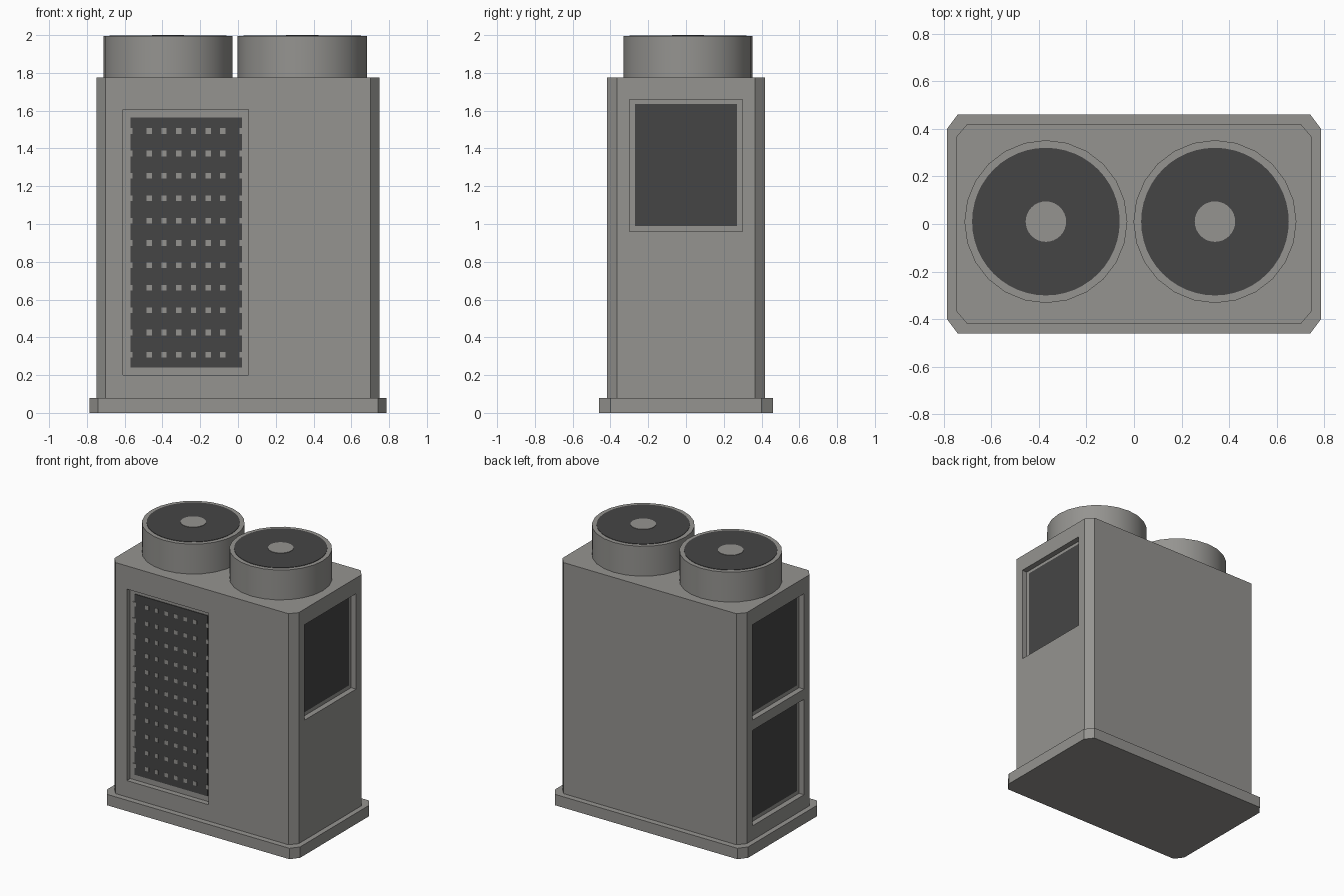
import bpy, bmesh
from math import radians

if "Cube" in bpy.data.objects:
    bpy.data.objects.remove(bpy.data.objects["Cube"], do_unlink=True)


def material(name, color):
    m = bpy.data.materials.new(name)
    m.use_nodes = True
    m.diffuse_color = color
    m.node_tree.nodes["Principled BSDF"].inputs["Base Color"].default_value = color
    return m


GREY = material("warm grey metal", (0.30, 0.295, 0.28, 1))
DARK = material("dark grille", (0.06, 0.06, 0.06, 1))


def finish(bm, name, mat):
    bmesh.ops.recalc_face_normals(bm, faces=bm.faces)
    mesh = bpy.data.meshes.new(name)
    bm.to_mesh(mesh)
    bm.free()
    mesh.materials.append(mat)
    ob = bpy.data.objects.new(name, mesh)
    bpy.context.collection.objects.link(ob)
    return ob


def activate(ob):
    bpy.ops.object.select_all(action='DESELECT')
    ob.select_set(True)
    bpy.context.view_layer.objects.active = ob


def add_box(bm, lo, hi):
    verts = bmesh.ops.create_cube(bm, size=1)["verts"]
    for v in verts:
        for i in range(3):
            v.co[i] = lo[i] if v.co[i] < 0 else hi[i]


def box(name, lo, hi, mat):
    bm = bmesh.new()
    add_box(bm, lo, hi)
    return finish(bm, name, mat)


def chamfered_block(name, hx, hy, z0, z1, cx, cy):
    """Upright block with its four corners cut off."""
    bm = bmesh.new()
    outline = []
    for sx, sy in ((1, 1), (-1, 1), (-1, -1), (1, -1)):
        pair = [(sx * hx, sy * (hy - cy), z0), (sx * (hx - cx), sy * hy, z0)]
        outline += pair if sx * sy > 0 else pair[::-1]
    face = bm.faces.new([bm.verts.new(p) for p in outline])
    top = bmesh.ops.extrude_face_region(bm, geom=[face])["geom"]
    bmesh.ops.translate(bm, vec=(0, 0, z1 - z0),
                        verts=[e for e in top if isinstance(e, bmesh.types.BMVert)])
    return finish(bm, name, GREY)


def cylinder(name, x, y, z0, z1, r, sides, mat):
    bm = bmesh.new()
    bmesh.ops.create_cone(bm, cap_ends=True, segments=sides, radius1=r, radius2=r,
                          depth=z1 - z0)
    bmesh.ops.translate(bm, vec=(x, y, (z0 + z1) / 2), verts=bm.verts)
    ob = finish(bm, name, mat)
    activate(ob)
    bpy.ops.object.shade_smooth_by_angle(angle=radians(35))
    return ob


def cut(target, lo, hi):
    cutter = box("cutter", lo, hi, GREY)
    cutter.hide_render = True
    mod = target.modifiers.new("recess", 'BOOLEAN')
    mod.operation = 'DIFFERENCE'
    mod.solver = 'EXACT'
    mod.object = cutter
    activate(target)
    bpy.ops.object.modifier_apply(modifier=mod.name)
    bpy.data.objects.remove(cutter, do_unlink=True)


# Plinth and cabinet
chamfered_block("plinth", 0.785, 0.46, 0, 0.08, 0.045, 0.06)
HX, HY, DEPTH = 0.748, 0.418, 0.04
cabinet = chamfered_block("cabinet", HX, HY, 0.08, 1.775, 0.046, 0.054)

# Side openings: one on the left, two on the right
for name, side, z in (("left_upper", 1, 0.96), ("right_upper", -1, 0.96),
                      ("right_lower", -1, 0.185)):
    floor, out = side * (HX - DEPTH), side * (HX + 0.1)
    cut(cabinet, (min(floor, out), -0.30, z), (max(floor, out), 0.30, z + 0.70))
    face = floor + side * 0.005
    box(name + "_side_grille", (min(floor, face), -0.27, z + 0.03),
        (max(floor, face), 0.27, z + 0.675), DARK)

# Tall front opening with a perforated grille
floor = -HY + DEPTH
cut(cabinet, (-0.61, -HY - 0.1, 0.20), (0.055, floor, 1.605))
box("front_grille", (-0.57, floor - 0.005, 0.24), (0.02, floor, 1.565), DARK)
bm = bmesh.new()
columns = [-0.572] + [-0.47 + 0.078 * i for i in range(6)] + [0.022]
for x in columns:
    for row in range(11):
        z = 0.307 + 0.1185 * row
        add_box(bm, (x - 0.014, floor - 0.007, z - 0.015), (x + 0.014, floor, z + 0.015))
finish(bm, "front_grille_gaps", GREY)

# Two fan housings with dark fan discs and central hubs
for name, x in (("right", -0.37), ("left", 0.34)):
    cylinder(name + "_fan_housing", x, 0.01, 1.77, 1.994, 0.342, 24, GREY)
    cylinder(name + "_fan_disc", x, 0.01, 1.99, 1.997, 0.31, 48, DARK)
    cylinder(name + "_fan_hub", x, 0.01, 1.992, 2.0, 0.085, 32, GREY)
